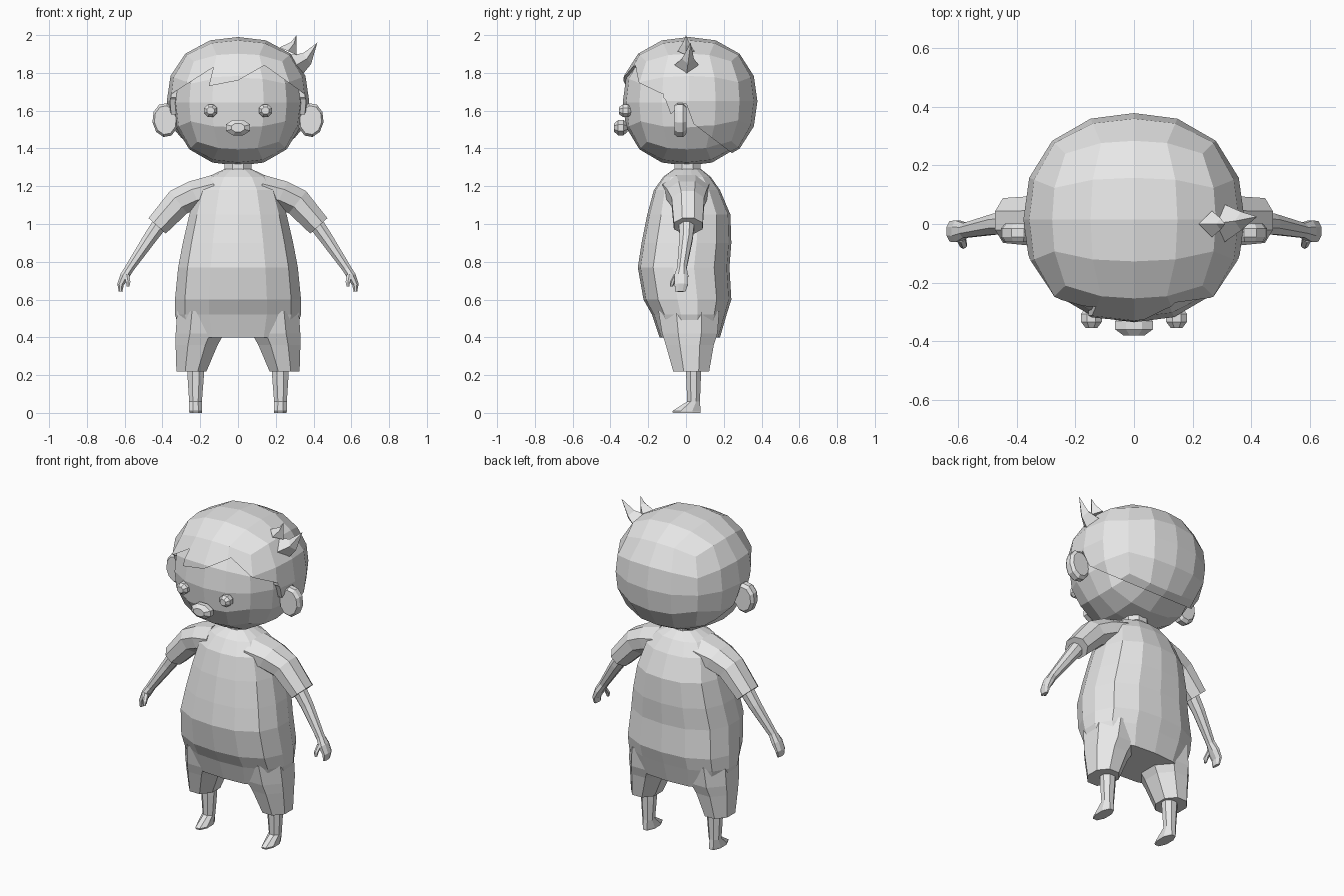
import bpy, bmesh, math
from mathutils import Vector

if "Cube" in bpy.data.objects:
    bpy.data.objects.remove(bpy.data.objects["Cube"])

clay = bpy.data.materials.new("light_grey")
clay.diffuse_color = (0.8, 0.8, 0.8, 1)
clay.use_nodes = True
clay.node_tree.nodes["Principled BSDF"].inputs["Base Color"].default_value = clay.diffuse_color


def finish(name, bm):
    """Clean a bmesh and turn it into a flat shaded object."""
    bmesh.ops.remove_doubles(bm, verts=bm.verts, dist=1e-4)
    bmesh.ops.recalc_face_normals(bm, faces=bm.faces)
    me = bpy.data.meshes.new(name)
    bm.to_mesh(me)
    bm.free()
    me.materials.append(clay)
    ob = bpy.data.objects.new(name, me)
    bpy.context.collection.objects.link(ob)
    return ob


def loft(name, rings, n=8, p=2.0, phase=0.0, side=1):
    """Skin a list of (centre, half axis u, half axis v) rings and cap both ends."""
    bm = bmesh.new()
    loops = []
    for c, u, v in rings:
        loop = []
        for i in range(n):
            a = 2 * math.pi * (i + phase) / n
            s, t = math.cos(a), math.sin(a)
            k = (abs(s) ** p + abs(t) ** p) ** (-1 / p)
            co = Vector(c) + Vector(u) * s * k + Vector(v) * t * k
            loop.append(bm.verts.new((co.x * side, co.y, co.z)))
        loops.append(loop)
    for a, b in zip(loops, loops[1:]):
        for i in range(n):
            j = (i + 1) % n
            bm.faces.new((a[i], a[j], b[j], b[i]))
    bm.faces.new(loops[0])
    bm.faces.new(loops[-1])
    return finish(name, bm)


def level(z, x0, x1, y0, y1):
    """Horizontal ring filling a box; u runs along y so a vertex faces forward."""
    return (((x0 + x1) / 2, (y0 + y1) / 2, z), (0, (y0 - y1) / 2, 0), ((x1 - x0) / 2, 0, 0))


def limb(x, y, z, d, wide, thick):
    """Ring across a limb sloping down and outward at angle d (degrees below level)."""
    a = math.radians(d)
    return ((x, y, z), (0, wide, 0), (math.sin(a) * thick, 0, math.cos(a) * thick))


def quad_ball(name, centre, size, p):
    """Rounded cube with four faces along each edge."""
    bm = bmesh.new()
    bmesh.ops.create_cube(bm, size=2)
    bmesh.ops.subdivide_edges(bm, edges=bm.edges[:], cuts=3, use_grid_fill=True)
    for v in bm.verts:
        q = [math.tan(c * math.pi / 4) for c in v.co]
        k = sum(abs(c) ** p for c in q) ** (-1 / p)
        v.co = [centre[i] + q[i] * k * size[i] for i in range(3)]
    return finish(name, bm)


def prism(name, points, axis, lo, hi):
    """Extrude an outline along x (points are y,z) or y (points are x,z)."""
    bm = bmesh.new()
    ends = []
    for d in (lo, hi):
        ends.append([bm.verts.new((d, a, b) if axis == "x" else (a, d, b)) for a, b in points])
        bm.faces.new(ends[-1])
    n = len(points)
    for i in range(n):
        j = (i + 1) % n
        bm.faces.new((ends[0][i], ends[0][j], ends[1][j], ends[1][i]))
    return finish(name, bm)


# Head and hair shell
quad_ball("head", (0, 0.005, 1.643), (0.348, 0.34, 0.335), 2.3)
hair = quad_ball("hair", (0, 0.015, 1.65), (0.377, 0.363, 0.34), 2.3)

# Hairline: fringe cut from the front, temples and nape cut from the side
fringe = prism("fringe_cutter", [(-0.5, 1.65), (-0.35, 1.69), (-0.13, 1.83), (-0.155, 1.73), (0, 1.76),
                                 (0.14, 1.84), (0.35, 1.69), (0.5, 1.65), (0.5, 1.1), (-0.5, 1.1)],
               "y", -0.7, -0.12)
temple = prism("temple_cutter", [(-0.14, 1.69), (-0.11, 1.66), (-0.08, 1.58), (-0.05, 1.61), (0.0, 1.64),
                                 (0.04, 1.53), (0.25, 1.37), (0.26, 1.1), (-0.14, 1.1)],
               "x", -0.7, 0.7)
for cutter in (fringe, temple):
    mod = hair.modifiers.new("cut", "BOOLEAN")
    mod.operation, mod.solver, mod.object = "DIFFERENCE", "EXACT", cutter
bpy.context.view_layer.update()
cut_mesh = bpy.data.meshes.new_from_object(hair.evaluated_get(bpy.context.evaluated_depsgraph_get()))
hair.modifiers.clear()
hair.data = cut_mesh
for cutter in (fringe, temple):
    bpy.data.objects.remove(cutter)

# Two pointed tufts on one side of the crown
loft("large_tuft", [((0.29, 0, 1.83), (0, 0.075, 0), (0.03, 0, -0.065)),
                    ((0.365, 0.01, 1.875), (0, 0.032, 0), (0.022, 0, -0.028)),
                    ((0.42, 0.025, 1.96), (0, 0, 0), (0, 0, 0))], n=4)
loft("small_tuft", [((0.265, 0, 1.915), (0, 0.045, 0), (0.045, 0, -0.02)),
                    ((0.295, 0, 1.953), (0, 0.02, 0), (0.014, 0, -0.01)),
                    ((0.31, 0, 2.0), (0, 0, 0), (0, 0, 0))], n=4)


def button(name, x, z, rx, rz, y_tip, depth, side=1):
    """Small faceted bead on the face."""
    rows = [(0, 0.55), (0.3, 1.0), (0.7, 1.0), (1, 0.55)]
    loft(name, [((x, y_tip + depth * t, z), (rx * k, 0, 0), (0, 0, rz * k)) for t, k in rows],
         n=8, phase=0.5, side=side)


button("nose", 0, 1.51, 0.07, 0.044, -0.38, 0.07)

# Neck
loft("neck", [level(1.24, -0.08, 0.08, -0.07, 0.085), level(1.36, -0.075, 0.075, -0.065, 0.08)], phase=0.5)

# Torso of the outfit: height, half width, front, back
body = [(1.29, 0.075, -0.065, 0.08), (1.25, 0.16, -0.12, 0.13), (1.18, 0.22, -0.17, 0.18),
        (1.05, 0.26, -0.205, 0.235), (0.9, 0.295, -0.235, 0.24), (0.77, 0.32, -0.255, 0.23),
        (0.6, 0.337, -0.225, 0.24), (0.52, 0.337, -0.18, 0.215), (0.4, 0.3, -0.14, 0.18)]
loft("torso", [level(z, -w, w, f, b) for z, w, f, b in body], n=14, p=2.5)

for side, tag in ((1, "left"), (-1, "right")):
    button(tag + "_eye", 0.145, 1.6, 0.038, 0.036, -0.355, 0.07, side)

    # Flat ear facing forward
    loft(tag + "_ear", [((0.385, y, 1.55), (0.068 * k, 0, -0.012 * k), (0.012 * k, 0, 0.09 * k))
                        for y, k in ((-0.062, 0.85), (-0.045, 1), (-0.015, 1), (0.002, 0.8))], n=10, side=side)

    # Sleeve
    loft(tag + "_sleeve", [limb(0.12, 0.0, 1.18, 15, 0.13, 0.085), limb(0.23, 0.005, 1.155, 25, 0.11, 0.08),
                           limb(0.315, 0.01, 1.115, 38, 0.09, 0.078), limb(0.428, 0.012, 0.99, 48, 0.08, 0.064)],
         n=8, p=2.4, phase=0.5, side=side)

    # Arm and mitten hand
    loft(tag + "_arm", [limb(0.40, 0.005, 1.02, 48, 0.045, 0.045), limb(0.47, 0.0, 0.92, 55, 0.038, 0.038),
                        limb(0.575, -0.022, 0.765, 58, 0.027, 0.026), limb(0.6, -0.025, 0.725, 62, 0.04, 0.026),
                        limb(0.622, -0.025, 0.68, 75, 0.038, 0.019), limb(0.622, -0.03, 0.642, 85, 0.03, 0.01)],
         n=8, phase=0.5, side=side)
    loft(tag + "_thumb", [limb(0.59, -0.045, 0.735, 75, 0.018, 0.018), limb(0.582, -0.07, 0.695, 85, 0.014, 0.014),
                          limb(0.582, -0.077, 0.668, 90, 0.008, 0.008)], n=6, side=side)

    # Wide trouser leg
    loft(tag + "_trouser_leg", [level(0.54, 0.05, 0.325, -0.15, 0.18), level(0.42, 0.07, 0.333, -0.13, 0.17),
                                level(0.36, 0.105, 0.333, -0.11, 0.15), level(0.22, 0.165, 0.328, -0.07, 0.125)],
         n=8, p=3, phase=0.5, side=side)

    # Shin with a wedge shaped foot
    loft(tag + "_shin_and_foot", [level(0.28, 0.175, 0.272, -0.005, 0.085), level(0.18, 0.18, 0.268, 0.0, 0.08),
                                  level(0.06, 0.19, 0.26, 0.005, 0.075), level(0.01, 0.188, 0.26, -0.075, 0.08),
                                  level(0.0, 0.19, 0.258, -0.072, 0.08)],
         n=8, p=2.6, phase=0.5, side=side)
